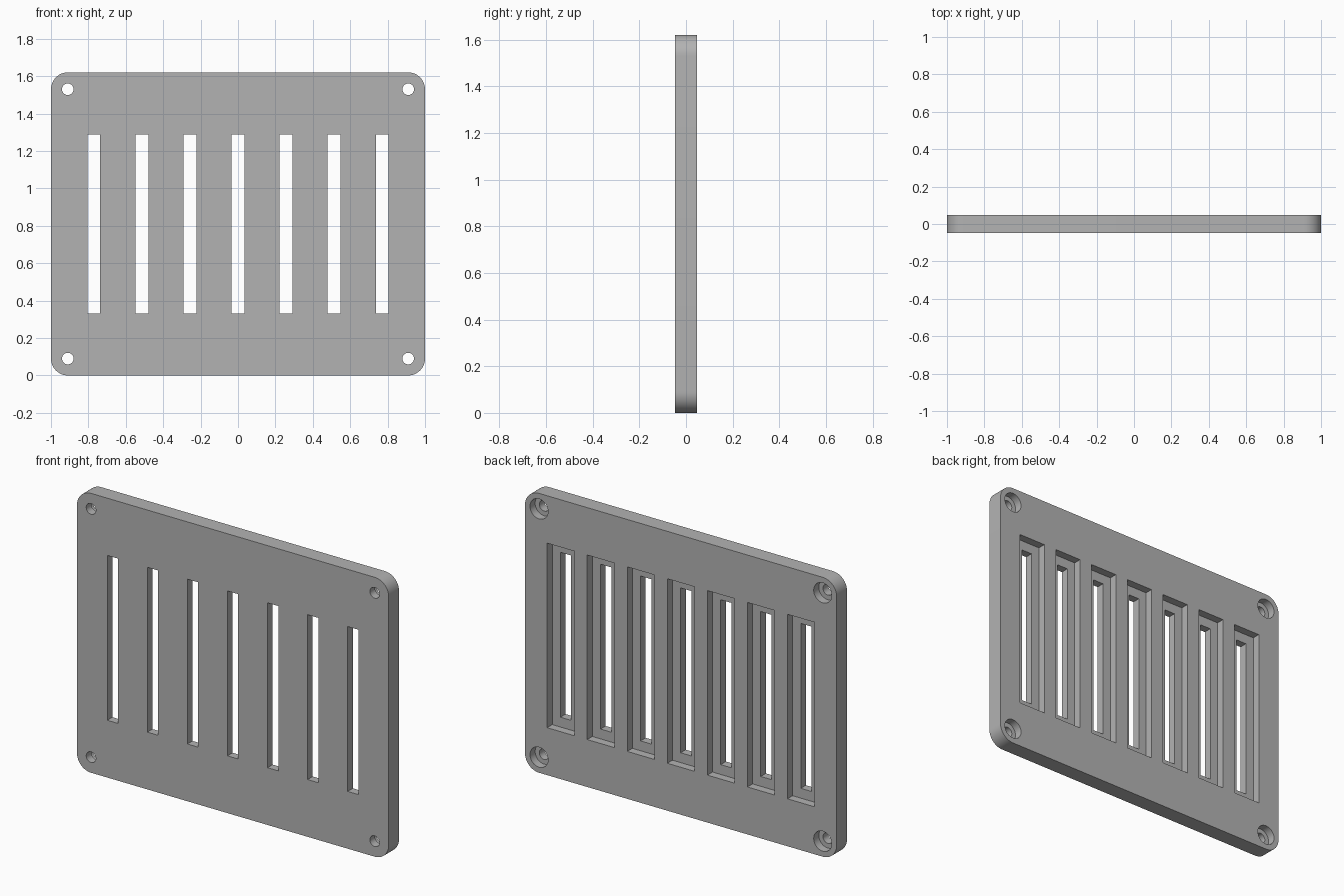
import bpy, bmesh, math
from mathutils import Matrix, Vector

if "Cube" in bpy.data.objects:
    bpy.data.objects.remove(bpy.data.objects["Cube"])

WIDTH, DEPTH, HEIGHT = 2.0, 0.094, 1.62
CORNER = 0.09
MID = HEIGHT / 2
SLOTS, PITCH = 7, 0.257

grey = bpy.data.materials.new("plain grey")
grey.use_nodes = True
colour = (0.45, 0.45, 0.45, 1)
grey.diffuse_color = colour
grey.node_tree.nodes["Principled BSDF"].inputs["Base Color"].default_value = colour


def add_box(bm, centre, size):
    matrix = Matrix.Translation(centre) @ Matrix.Diagonal((*size, 1))
    bmesh.ops.create_cube(bm, size=1, matrix=matrix)


def add_rod(bm, centre, radius, length):
    matrix = Matrix.Translation(centre) @ Matrix.Rotation(math.pi / 2, 4, "X")
    bmesh.ops.create_cone(bm, cap_ends=True, segments=40, radius1=radius,
                          radius2=radius, depth=length, matrix=matrix)


def make_object(name, bm):
    mesh = bpy.data.meshes.new(name)
    bm.to_mesh(mesh)
    bm.free()
    mesh.materials.append(grey)
    obj = bpy.data.objects.new(name, mesh)
    bpy.context.collection.objects.link(obj)
    return obj


def make_cutter(name, y, length, slot_size, hole_radius):
    """One row of slots plus a hole in each corner."""
    bm = bmesh.new()
    for i in range(SLOTS):
        x = (i - (SLOTS - 1) / 2) * PITCH
        add_box(bm, (x, y, MID), (slot_size[0], length, slot_size[1]))
    for x in (-1 + CORNER, 1 - CORNER):
        for z in (CORNER, HEIGHT - CORNER):
            add_rod(bm, (x, y, z), hole_radius, length)
    cutter = make_object(name, bm)
    cutter.hide_render = True
    return cutter


# Plate with rounded corners
bm = bmesh.new()
add_box(bm, (0, 0, MID), (WIDTH, DEPTH, HEIGHT))
corners = [e for e in bm.edges
           if abs((e.verts[0].co - e.verts[1].co).normalized().y) > 0.9]
bmesh.ops.bevel(bm, geom=corners, offset=CORNER, segments=12, profile=0.5,
                affect="EDGES")
plate = make_object("vent_plate", bm)

# Through slots and screw holes, then the wider recesses from the back
cutters = [
    make_cutter("through_cutter", 0, DEPTH * 3, (0.069, 0.956), 0.031),
    make_cutter("recess_cutter", DEPTH, DEPTH * 2, (0.174, 1.07), 0.058),
]
bpy.context.view_layer.objects.active = plate
plate.select_set(True)
for cutter in cutters:
    cut = plate.modifiers.new(cutter.name, "BOOLEAN")
    cut.operation = "DIFFERENCE"
    cut.solver = "EXACT"
    cut.object = cutter
    bpy.ops.object.modifier_apply(modifier=cut.name)
    bpy.data.objects.remove(cutter)

bpy.ops.object.shade_smooth_by_angle(angle=math.radians(30))
